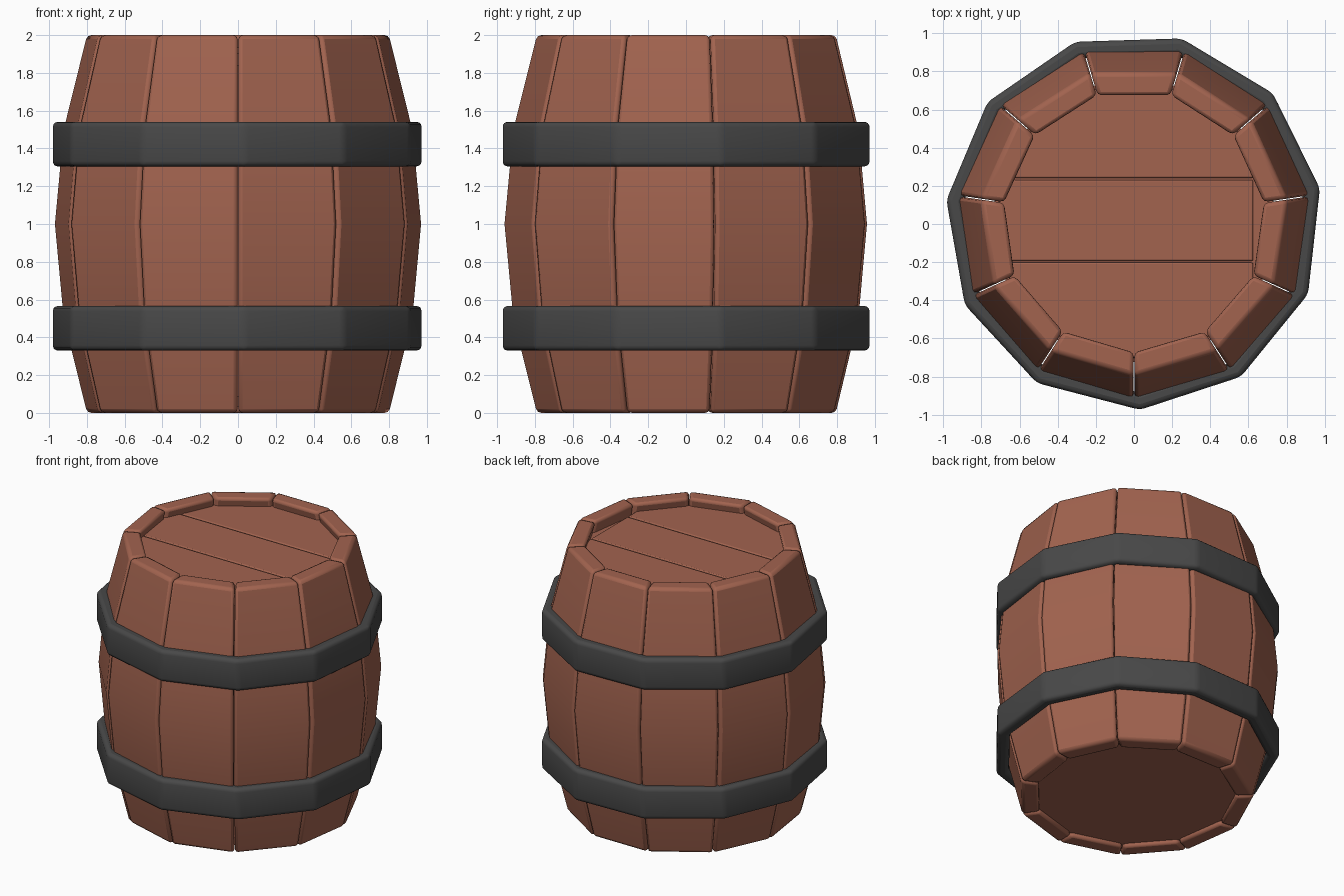
import bpy, bmesh, math

if "Cube" in bpy.data.objects:
    bpy.data.objects.remove(bpy.data.objects["Cube"])

N = 11
STEP = 2 * math.pi / N
A0 = -math.pi / 2          # one seam points to the front
CY = 0.015                 # polygon centre offset so the barrel is centred


def material(name, rgb):
    m = bpy.data.materials.new(name)
    m.diffuse_color = (*rgb, 1)
    m.use_nodes = True
    m.node_tree.nodes["Principled BSDF"].inputs["Base Color"].default_value = m.diffuse_color
    return m


wood = material("reddish brown wood", (0.36, 0.125, 0.078))
iron = material("dark grey iron", (0.065, 0.065, 0.065))


def pt(r, a, z):
    return (r * math.cos(a), r * math.sin(a) + CY, z)


def finish(name, bm, mat, bevel, segs=2):
    bmesh.ops.recalc_face_normals(bm, faces=bm.faces)
    me = bpy.data.meshes.new(name)
    bm.to_mesh(me)
    bm.free()
    me.materials.append(mat)
    ob = bpy.data.objects.new(name, me)
    bpy.context.collection.objects.link(ob)
    if bevel:
        mod = ob.modifiers.new("bevel", 'BEVEL')
        mod.width = bevel
        mod.segments = segs
        mod.limit_method = 'ANGLE'
        mod.angle_limit = math.radians(25)
    bpy.ops.object.select_all(action='DESELECT')
    ob.select_set(True)
    bpy.context.view_layer.objects.active = ob
    bpy.ops.object.shade_smooth_by_angle(angle=math.radians(50))
    return ob


# Staves: bulging planks between neighbouring seams
profile = [(0.0, 0.81), (0.5, 0.935), (1.0, 0.982), (1.5, 0.935), (2.0, 0.81)]
THICK, GAP = 0.127, 0.003
for i in range(N):
    bm = bmesh.new()
    a, b = A0 + i * STEP + GAP, A0 + (i + 1) * STEP - GAP
    rows = [[bm.verts.new(p) for p in (pt(r, a, z), pt(r, b, z),
                                       pt(r - THICK, b, z), pt(r - THICK, a, z))]
            for z, r in profile]
    for lo, hi in zip(rows, rows[1:]):
        for k in range(4):
            j = (k + 1) % 4
            bm.faces.new((lo[k], lo[j], hi[j], hi[k]))
    bm.faces.new(rows[0])
    bm.faces.new(rows[-1])
    finish(f"stave_{i + 1}", bm, wood, 0.022)

# Iron hoops: eleven-sided bands turned slightly from the seams
for name, z0, z1 in (("lower_hoop", 0.33, 0.566), ("upper_hoop", 1.305, 1.541)):
    bm = bmesh.new()
    section = [(0.99, z0), (0.99, z1), (0.90, z1), (0.90, z0)]
    rings = [[bm.verts.new(pt(r, A0 + math.radians(1.8) + i * STEP, z)) for r, z in section]
             for i in range(N)]
    for i in range(N):
        p, q = rings[i], rings[(i + 1) % N]
        for k in range(4):
            j = (k + 1) % 4
            bm.faces.new((p[k], q[k], q[j], p[j]))
    finish(name, bm, iron, 0.028, 3)


def disc(r, z0, z1):
    bm = bmesh.new()
    lo = [bm.verts.new(pt(r, A0 + i * STEP, z0)) for i in range(N)]
    hi = [bm.verts.new(pt(r, A0 + i * STEP, z1)) for i in range(N)]
    bm.faces.new(lo)
    bm.faces.new(hi)
    for i in range(N):
        j = (i + 1) % N
        bm.faces.new((lo[i], lo[j], hi[j], hi[i]))
    return bm


def cut(bm, co, no):
    # remove everything on the normal's side and close the hole
    geom = bm.verts[:] + bm.edges[:] + bm.faces[:]
    res = bmesh.ops.bisect_plane(bm, geom=geom, plane_co=co, plane_no=no, clear_outer=True)
    edges = [e for e in res["geom_cut"] if isinstance(e, bmesh.types.BMEdge)]
    bmesh.ops.contextual_create(bm, geom=edges)


# Bottom board and the board under the lid planks
finish("bottom_board", disc(0.74, 0.03, 0.09), wood, 0)
finish("lid_underboard", disc(0.74, 1.84, 1.905), wood, 0)

# Lid: three planks running left to right
for name, y0, y1 in (("front_lid_plank", -1, -0.203), ("middle_lid_plank", -0.193, 0.232),
                     ("back_lid_plank", 0.242, 1)):
    bm = disc(0.72, 1.87, 1.935)
    cut(bm, (0, y0, 0), (0, -1, 0))
    cut(bm, (0, y1, 0), (0, 1, 0))
    cut(bm, (0.625, 0, 0), (1, 0, 0))
    finish(name, bm, wood, 0.008)
